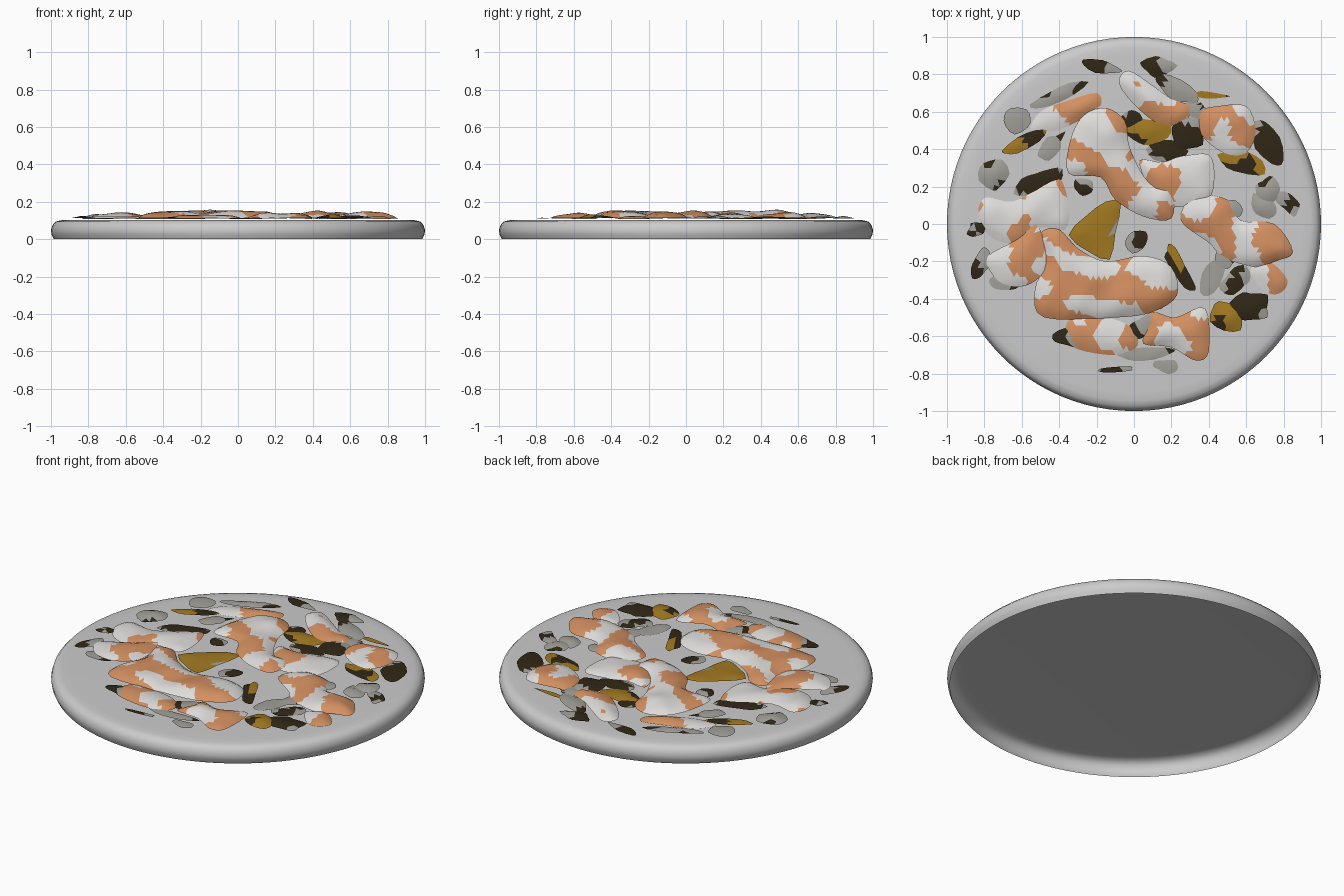
import bpy, bmesh, random
from math import sin, cos, tau, radians, exp
from mathutils import Vector, noise
from mathutils.geometry import delaunay_2d_cdt, intersect_point_line

if "Cube" in bpy.data.objects:
    bpy.data.objects.remove(bpy.data.objects["Cube"])

random.seed(4)

def material(name, rgb):
    m = bpy.data.materials.new(name)
    m.diffuse_color = (*rgb, 1)
    m.use_nodes = True
    m.node_tree.nodes["Principled BSDF"].inputs["Base Color"].default_value = m.diffuse_color
    return m

ORANGE = material("orange", (0.66, 0.28, 0.12))
PALE = material("pale", (0.74, 0.73, 0.71))
DARK = material("dark_brown", (0.03, 0.02, 0.008))
GREY = material("leaf_grey", (0.36, 0.35, 0.32))
MUSTARD = material("mustard", (0.36, 0.19, 0.015))

def finish(name, bm, mats=(), angle=60):
    me = bpy.data.meshes.new(name)
    bm.to_mesh(me)
    bm.free()
    ob = bpy.data.objects.new(name, me)
    bpy.context.collection.objects.link(ob)
    for m in mats:
        me.materials.append(m)
    bpy.ops.object.select_all(action='DESELECT')
    ob.select_set(True)
    bpy.context.view_layer.objects.active = ob
    bpy.ops.object.shade_smooth_by_angle(angle=radians(angle))
    return ob

# Shallow round plate: rounded wall and flat top, open underneath
def plate():
    profile = [(0.985, 0), (0.997, 0.025), (1.0, 0.048), (0.992, 0.075),
               (0.975, 0.094), (0.945, 0.101), (0.90, 0.103)]
    n = 96
    bm = bmesh.new()
    rings = [[bm.verts.new((r * cos(tau * i / n), r * sin(tau * i / n), z))
              for i in range(n)] for r, z in profile]
    for a, b in zip(rings, rings[1:]):
        for i in range(n):
            j = (i + 1) % n
            bm.faces.new((a[i], a[j], b[j], b[i]))
    bm.faces.new(rings[-1])
    finish("plate", bm)

# Closed smooth curve through outline points
def smooth_loop(pts, steps):
    pts = [Vector(p) for p in pts]
    n, out = len(pts), []
    for i in range(n):
        a, b, c, d = (pts[(i + k) % n] for k in (-1, 0, 1, 2))
        for s in range(steps):
            t = s / steps
            out.append(0.5 * (2 * b + (c - a) * t + (2 * a - 5 * b + 4 * c - d) * t * t
                              + (3 * b - a - 3 * c + d) * t ** 3))
    return out

# Domed wavy sheet cut to an outline, with mottled colour
def sheet(name, outline, base, dome, wave, mats, cell, threshold, steps=4):
    loop = smooth_loop(outline, steps)
    n = len(loop)
    edges = [(i, (i + 1) % n) for i in range(n)]

    def edge_distance(p):
        best = 9.0
        for a, b in edges:
            q, t = intersect_point_line(p, loop[a], loop[b])
            t = min(1, max(0, t))
            best = min(best, (p - loop[a].lerp(loop[b], t)).length)
        return best

    xs, ys = [p.x for p in loop], [p.y for p in loop]
    grid = []
    y, row = min(ys), 0
    while y < max(ys):
        x = min(xs) + cell * 0.5 * (row % 2)
        while x < max(xs):
            p = Vector((x, y))
            if edge_distance(p) > cell * 0.4:
                grid.append(p)
            x += cell
        y += cell * 0.87
        row += 1
    verts, _, faces, *_ = delaunay_2d_cdt(loop + grid, edges, [list(range(n))], 1, 1e-5)
    bm = bmesh.new()
    bv = []
    for p in verts:
        rise = 1 - exp(-edge_distance(p) / 0.045)
        bump = noise.noise(Vector((p.x * 7, p.y * 7, base * 40)))
        bv.append(bm.verts.new((p.x, p.y, base + rise * (dome + wave * bump))))
    for f in faces:
        face = bm.faces.new([bv[i] for i in f])
        c = face.calc_center_median()
        face.material_index = int(noise.noise(Vector((c.x * 6, c.y * 6, dome * 90))) > threshold)
    bmesh.ops.recalc_face_normals(bm, faces=bm.faces)
    if sum(f.normal.z for f in bm.faces) < 0:
        bmesh.ops.reverse_faces(bm, faces=bm.faces)
    finish(name, bm, mats, 80)

def slice_piece(name, outline, base=0.112, dome=0.028):
    sheet(name, outline, base, dome, 0.016, (ORANGE, PALE), 0.03, 0.0)

# Ragged leaf around a centre: half length, half width, turn in degrees
def leaf(name, x, y, a, b, turn, mats, threshold):
    k = random.randint(7, 9)
    c, s = cos(radians(turn)), sin(radians(turn))
    pts = []
    for i in range(k):
        t = tau * (i + random.uniform(-0.2, 0.2)) / k
        r = random.uniform(0.75, 1.25)
        u, v = a * r * cos(t), b * r * sin(t)
        pts.append((x + u * c - v * s, y + u * s + v * c))
    sheet(name, pts, random.uniform(0.108, 0.114), 0.012, 0.02, mats, 0.035, threshold, 2)

plate()

# Large folded slices
slice_piece("slice_centre_back", [(-.35, .27), (-.34, .45), (-.27, .58), (-.15, .62), (-.05, .55),
            (-.02, .4), (.08, .22), (.2, .19), (.2, .03), (.05, .04), (-.1, .13), (-.18, .25)], .118, .035)
slice_piece("slice_centre_right", [(.03, .34), (.15, .33), (.25, .36), (.4, .37), (.43, .25),
            (.4, .13), (.3, .1), (.18, .1), (.08, .2)])
slice_piece("slice_right", [(.25, .02), (.32, .15), (.5, .13), (.57, .02), (.75, 0), (.85, -.15),
            (.75, -.2), (.65, -.23), (.48, -.18), (.4, -.1)], .112, .034)
slice_piece("slice_back", [(-.08, .75), (-.03, .82), (.1, .74), (.2, .67), (.3, .63), (.28, .55),
            (.15, .53), (.02, .62)])
slice_piece("slice_back_right", [(.36, .6), (.45, .63), (.6, .63), (.65, .5), (.6, .38),
            (.48, .38), (.36, .48)], .115, .034)
slice_piece("slice_back_left", [(-.55, .5), (-.5, .6), (-.35, .66), (-.2, .7), (-.18, .63),
            (-.28, .56), (-.42, .5)], .108, .022)
slice_piece("slice_left", [(-.83, .03), (-.8, .14), (-.65, .12), (-.5, .2), (-.4, .25), (-.35, .1),
            (-.37, -.03), (-.5, -.02), (-.62, -.1), (-.75, -.08)], .110, .025)
slice_piece("slice_front_left", [(-.78, -.17), (-.62, -.08), (-.53, 0), (-.48, -.1), (-.48, -.25),
            (-.58, -.33), (-.7, -.32), (-.77, -.25)], .118, .024)
slice_piece("slice_centre_front", [(-.5, -.05), (-.4, -.03), (-.3, -.13), (-.15, -.2), (.05, -.17),
            (.2, -.23), (.23, -.38), (.1, -.47), (-.1, -.5), (-.48, -.5), (-.53, -.35), (-.47, -.2)], .114, .036)
slice_piece("slice_front", [(-.37, -.6), (-.33, -.5), (-.15, -.5), (-.02, -.55), (.02, -.65),
            (-.1, -.7), (-.3, -.67)], .110, .022)
slice_piece("slice_front_right", [(.08, -.55), (.1, -.47), (.22, -.5), (.38, -.45), (.4, -.68),
            (.33, -.73), (.2, -.66), (.05, -.64)])
slice_piece("slice_small_right", [(.62, -.25), (.72, -.2), (.82, -.3), (.78, -.37), (.7, -.36)], .108, .018)

# Dark leaves scattered between the slices
dark_back = [(-.17, .84, .1, .035, -10), (.13, .84, .09, .055, 0), (-.42, .68, .17, .04, 22),
             (-.62, .56, .07, .07, 60), (-.45, .41, .1, .045, 45), (-.75, .26, .09, .09, 0),
             (-.5, .23, .13, .06, 25), (-.27, .2, .06, .05, 0), (.22, .72, .12, .05, -30),
             (.28, .49, .09, .1, 0), (.18, .39, .1, .05, 0), (.33, .6, .08, .05, 0),
             (.72, .42, .13, .06, 120), (.53, .08, .06, .05, 0), (.72, .19, .06, .08, 0),
             (.82, .12, .09, .05, -40), (.7, .09, .08, .05, -60), (-.02, .55, .06, .05, 0)]
dark_front = [(-.84, -.03, .05, .04, 0), (-.81, -.2, .09, .05, 70), (-.7, -.31, .1, .05, 0),
              (.02, -.09, .06, .06, 0), (.42, -.28, .1, .05, 60), (.55, -.3, .09, .06, 30),
              (.62, -.44, .1, .08, 0), (-.1, -.78, .1, .014, 5), (.17, -.76, .07, .035, 0),
              (.07, -.69, .16, .035, 5), (.05, -.54, .1, .045, 40), (-.34, -.61, .08, .05, 0),
              (.5, -.17, .07, .06, 30)]
for i, spec in enumerate(dark_back + dark_front):
    leaf(f"dark_leaf_{i + 1}", *spec, (DARK, GREY), 0.0)

# Mustard leaves
mustard = [(-.6, .43, .14, .045, 25), (.4, .69, .1, .018, -5), (.07, .49, .11, .08, 0),
           (.57, .33, .13, .065, -25), (.24, -.23, .14, .04, -60), (.49, -.5, .09, .08, 0)]
for i, spec in enumerate(mustard):
    leaf(f"mustard_leaf_{i + 1}", *spec, (MUSTARD, DARK), 0.1)
sheet("mustard_leaf_centre", [(-.35, -.06), (-.26, .04), (-.15, .12), (-.07, .11), (-.1, -.05),
      (-.13, -.19), (-.24, -.15)], .112, .015, .02, (MUSTARD, GREY), .035, .05, 2)
